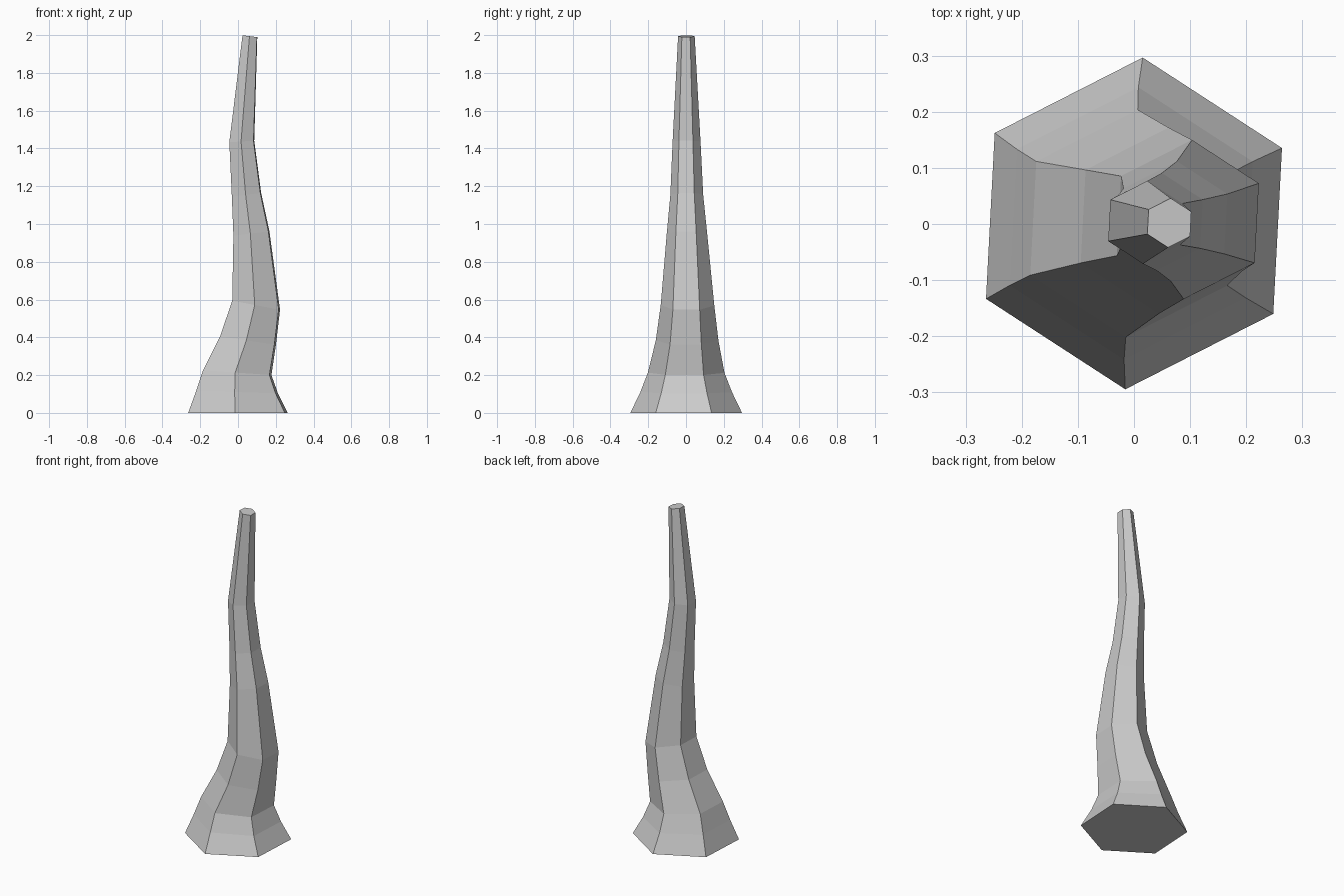
import bpy, bmesh, math

if "Cube" in bpy.data.objects:
    bpy.data.objects.remove(bpy.data.objects["Cube"])

SIDES = 6
TURN = math.radians(27)

# Trunk sections: centre x, centre y, centre z, radius, tilt (z drop per unit of x)
SECTIONS = [
    (0.000, 0.001, 0.000, 0.296, 0.00),
    (-0.005, 0.001, 0.110, 0.243, 0.03),
    (-0.004, 0.001, 0.213, 0.203, 0.07),
    (0.053, 0.006, 0.383, 0.166, 0.15),
    (0.096, 0.008, 0.570, 0.142, 0.19),
    (0.071, 0.005, 0.950, 0.107, -0.12),
    (0.045, 0.004, 1.155, 0.087, -0.13),
    (0.020, 0.003, 1.437, 0.074, -0.06),
    (0.063, 0.002, 1.994, 0.044, 0.13),
]


def add_ring(bm, cx, cy, cz, radius, tilt):
    ring = []
    for i in range(SIDES):
        a = TURN + i * math.tau / SIDES
        dx, dy = radius * math.cos(a), radius * math.sin(a)
        ring.append(bm.verts.new((cx + dx, cy + dy, cz - tilt * dx)))
    return ring


# Loft the sections into a closed, flat-faced trunk
bm = bmesh.new()
rings = [add_ring(bm, *s) for s in SECTIONS]
for low, high in zip(rings, rings[1:]):
    for i in range(SIDES):
        j = (i + 1) % SIDES
        bm.faces.new((low[i], low[j], high[j], high[i]))

# End caps
bm.faces.new(rings[0][::-1])
bm.faces.new(rings[-1])
bmesh.ops.recalc_face_normals(bm, faces=bm.faces[:])

mesh = bpy.data.meshes.new("tree_trunk")
bm.to_mesh(mesh)
bm.free()
trunk = bpy.data.objects.new("tree_trunk", mesh)
bpy.context.collection.objects.link(trunk)
